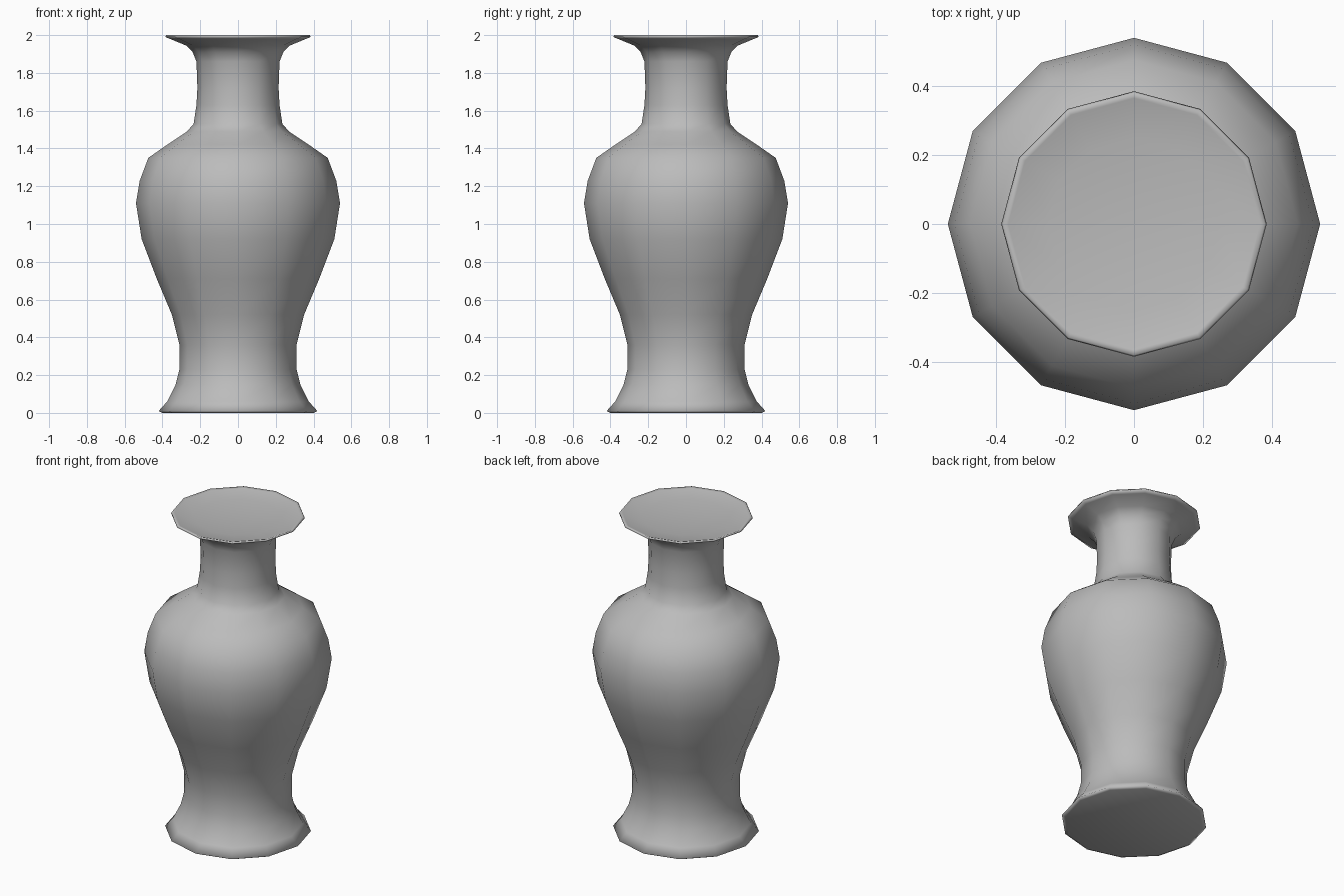
import bpy
import bmesh
import math

cube = bpy.data.objects.get("Cube")
if cube:
    bpy.data.objects.remove(cube, do_unlink=True)

SIDES = 12


def make_material(name, colour):
    mat = bpy.data.materials.new(name)
    mat.use_nodes = True
    mat.diffuse_color = colour
    mat.node_tree.nodes["Principled BSDF"].inputs["Base Color"].default_value = colour
    return mat


def lathe(name, profile, mat):
    """Spin (radius, height) points around z; close both ends."""
    bm = bmesh.new()
    rings = []
    for radius, height in profile:
        ring = []
        for i in range(SIDES):
            a = math.tau * i / SIDES
            ring.append(bm.verts.new((radius * math.cos(a), radius * math.sin(a), height)))
        rings.append(ring)
    for low, high in zip(rings, rings[1:]):
        for i in range(SIDES):
            j = (i + 1) % SIDES
            bm.faces.new((low[i], low[j], high[j], high[i]))
    bm.faces.new(rings[0][::-1])
    bm.faces.new(rings[-1])
    for face in bm.faces:
        face.smooth = True
    mesh = bpy.data.meshes.new(name)
    bm.to_mesh(mesh)
    bm.free()
    mesh.materials.append(mat)
    obj = bpy.data.objects.new(name, mesh)
    bpy.context.collection.objects.link(obj)
    return obj


grey = make_material("plain grey", (0.5, 0.5, 0.5, 1))

# flared foot
foot = [(0.40, 0), (0.42, 0.01), (0.375, 0.06), (0.33, 0.15), (0.31, 0.23), (0.31, 0.36)]
# swelling belly and shoulder
belly = [(0.35, 0.52), (0.43, 0.71), (0.51, 0.92), (0.54, 1.11), (0.52, 1.23),
         (0.475, 1.35), (0.375, 1.42), (0.27, 1.49), (0.235, 1.53)]
# narrow neck and flared lip
neck = [(0.22, 1.63), (0.215, 1.72), (0.22, 1.86), (0.24, 1.91), (0.275, 1.945),
        (0.36, 1.98), (0.385, 1.99), (0.38, 2.0)]
# shallow dished top
dish = [(0.365, 1.995), (0.25, 1.98), (0.1, 1.97)]

lathe("vase", foot + belly + neck + dish, grey)
